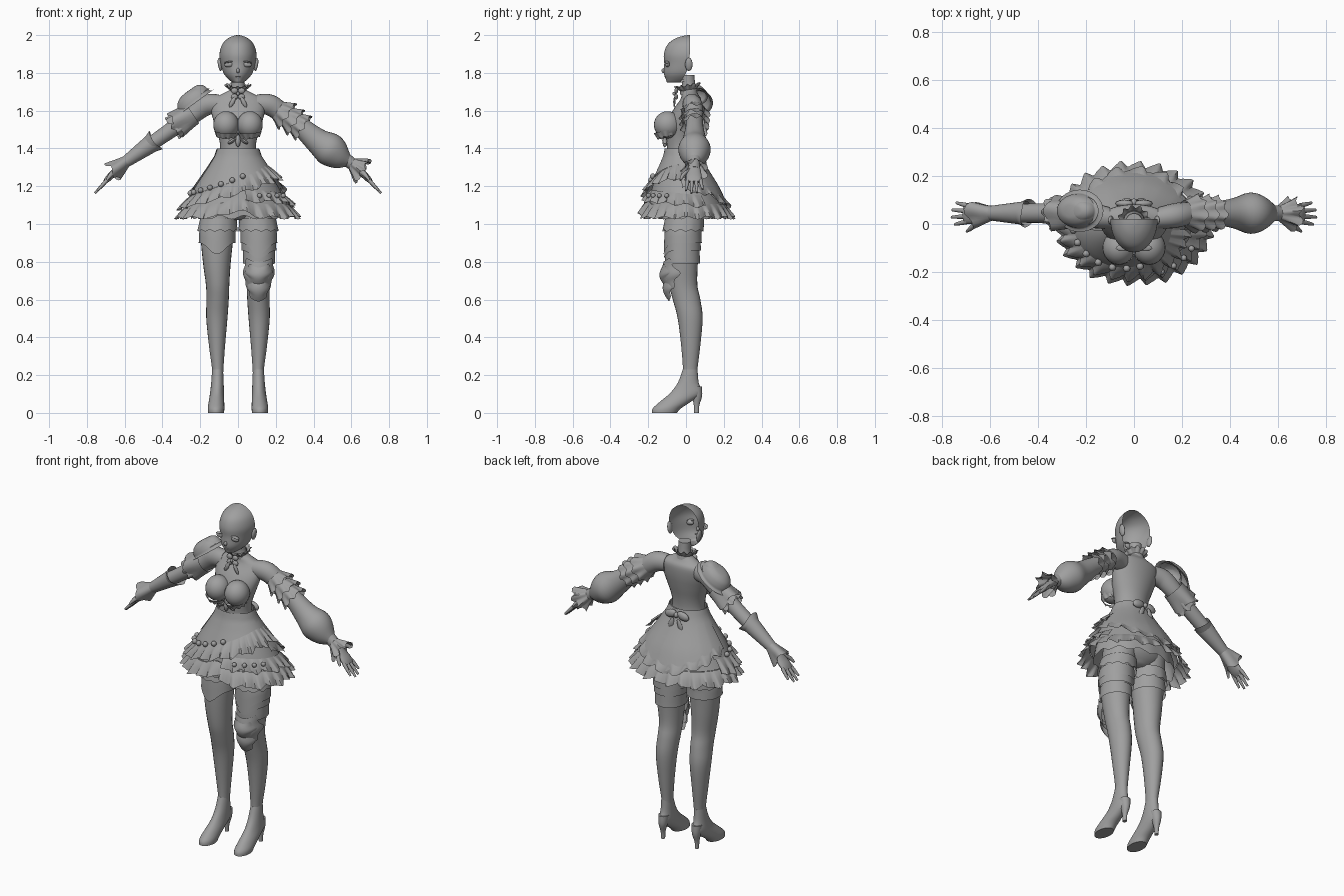
import bpy, bmesh
from math import sin, cos, pi, radians, exp, sqrt
from mathutils import Vector, Matrix

if "Cube" in bpy.data.objects:
    bpy.data.objects.remove(bpy.data.objects["Cube"])

grey = bpy.data.materials.new("plain grey")
grey.diffuse_color = (0.35, 0.35, 0.35, 1)
grey.use_nodes = True
grey.node_tree.nodes["Principled BSDF"].inputs["Base Color"].default_value = grey.diffuse_color
Y, Z = Vector((0, 1, 0)), Vector((0, 0, 1))


def finish(name, bm):
    bmesh.ops.recalc_face_normals(bm, faces=bm.faces)
    me = bpy.data.meshes.new(name)
    bm.to_mesh(me)
    bm.free()
    me.materials.append(grey)
    ob = bpy.data.objects.new(name, me)
    bpy.context.collection.objects.link(ob)
    return ob


def surf(name, f, nu, nv, cap=False):
    """Grid surface f(u, v); coincident seams are welded."""
    bm = bmesh.new()
    g = [[bm.verts.new(f(i / nu, j / nv)) for i in range(nu + 1)] for j in range(nv + 1)]
    for j in range(nv):
        for i in range(nu):
            bm.faces.new((g[j][i], g[j][i + 1], g[j + 1][i + 1], g[j + 1][i]))
    if cap:
        bm.faces.new(g[0][:-1][::-1])
        bm.faces.new(g[-1][:-1])
    bmesh.ops.remove_doubles(bm, verts=bm.verts, dist=1e-5)
    return finish(name, bm)


def spline(keys, t):
    n = len(keys) - 1
    x = min(max(t, 0), 1) * n
    i = min(int(x), n - 1)
    t = x - i
    k = [keys[min(max(i + d, 0), n)] for d in (-1, 0, 1, 2)]
    return [b + .5 * t * (c - a + t * (2 * a - 5 * b + 4 * c - d + t * (3 * (b - c) + d - a)))
            for a, b, c, d in zip(*k)]


def lookup(table, z):
    """Linear lookup in rows sorted by falling first value."""
    for p, q in zip(table, table[1:]):
        if z >= q[0] or q is table[-1]:
            t = (p[0] - z) / (p[0] - q[0])
            return [a + (b - a) * t for a, b in zip(p[1:], q[1:])]


def tube(name, keys, n=20, flat=False, step=4):
    """Loft of ellipses, rows x, y, z, radius, radius along y."""
    def f(u, v):
        p = spline(keys, v)
        t = Z if flat else (Vector(spline(keys, v + .02)[:3]) - Vector(spline(keys, v - .02)[:3])).normalized()
        s = Y.cross(t).normalized()
        return Vector(p[:3]) + s * p[3] * cos(2 * pi * u) + Y * p[4] * sin(2 * pi * u)
    return surf(name, f, n, step * (len(keys) - 1), True)


def cuff(name, p0, p1, r0, r1, waves=0, amp=0):
    """Open flared sleeve from p0 to p1 with a wavy far edge."""
    p0, p1 = Vector(p0), Vector(p1)
    t = (p1 - p0).normalized()
    s = Y.cross(t).normalized()
    w = t.cross(s)

    def f(u, v):
        a = 2 * pi * u
        r = r0 + (r1 - r0) * v + amp * v * sin(waves * a)
        return p0.lerp(p1, v) + t * amp * v * cos(waves * a) + (s * cos(a) + w * sin(a)) * r
    return surf(name, f, max(24, waves * 6), 3)


def ball(name, c, s, n=16, tilt=0):
    bm = bmesh.new()
    m = Matrix.Translation(c) @ Matrix.Rotation(tilt, 4, 'Y') @ Matrix.Diagonal((*s, 1))
    bmesh.ops.create_uvsphere(bm, u_segments=n, v_segments=max(2, n // 2), radius=1, matrix=m)
    return finish(name, bm)


# Torso, neck and bust
tube("torso", [(0, 0, 1.02, .06, .06), (0, 0, 1.08, .17, .11), (0, 0, 1.2, .16, .12),
               (0, -.02, 1.3, .122, .09), (0, -.025, 1.38, .096, .076), (0, -.025, 1.45, .1, .078),
               (0, -.015, 1.53, .125, .084), (0, .005, 1.6, .142, .075), (0, .025, 1.66, .135, .055),
               (0, .02, 1.69, .08, .042), (0, .015, 1.72, .038, .036), (0, .01, 1.79, .034, .034)], 32, True)
for s in (-1, 1):
    ball("bust_cup", (s * .063, -.098, 1.525), (.068, .072, .072), 24)
    cuff("bodice_trim", (s * .06, -.105, 1.49), (s * .062, -.1, 1.46), .066, .05, 10, .004)

# Head: a face shell that is open at the back
HEAD = [(.01, 1.765, .03, .03), (-.03, 1.748, .026, .062), (-.02, 1.768, .052, .087),
        (0, 1.8, .077, .117), (.015, 1.85, .092, .13), (.02, 1.9, .098, .137),
        (.02, 1.95, .084, .118), (.02, 1.982, .054, .076), (.02, 1.997, .02, .03), (.02, 2, .001, .001)]


def face(u, v):
    y, z, rx, ry = spline(HEAD, v)
    return (rx * cos(pi + pi * u), y + ry * sin(pi + pi * u), min(z, 2))


surf("head_shell", face, 28, 36)
ball("nose", (0, -.116, 1.812), (.01, .014, .014), 10)
ball("mouth", (0, -.108, 1.781), (.016, .007, .004), 10)
for s in (-1, 1):
    ball("eye", (s * .046, -.098, 1.845), (.027, .012, .015), 16, s * .12)
    ball("eyelid", (s * .047, -.1, 1.858), (.03, .013, .005), 12, s * .2)
    ball("ear", (s * .096, .015, 1.845), (.011, .02, .036), 14, s * .15)

# Collar and clover bow
cuff("collar_band", (0, .015, 1.69), (0, .01, 1.73), .046, .042)
cuff("collar_frill", (0, .012, 1.71), (0, .008, 1.735), .044, .066, 12, .006)
for s in (-1, 1):
    for dz in (-.016, .016):
        ball("bow_petal", (s * .019, -.052, 1.69 + dz), (.019, .01, .016), 12)
    ball("bow_tail", (s * .03, -.062, 1.645), (.012, .006, .032), 8, -s * .5)
    ball("waist_ornament", (s * .03, -.112, 1.44), (.03, .012, .01), 8, s * .6)
ball("bow_jewel", (0, -.062, 1.69), (.01, .01, .01), 10)
ball("waist_jewel", (0, -.112, 1.44), (.014, .014, .035), 8)

# Skirt: every layer follows one flared shape (height, half width, half depth, centre y)
SKIRT = [(1.42, .1, .08, -.025), (1.36, .116, .092, -.022), (1.3, .15, .118, -.018),
         (1.2, .212, .168, -.01), (1.1, .265, .2, 0), (1.0, .3, .222, 0)]


def on_skirt(a, z, off=0):
    rx, ry, yc = lookup(SKIRT, z)
    return Vector(((rx + off) * cos(a), yc + (ry + off) * sin(a), z))


def layer(name, hem, off, a0, a1, top=1.4):
    def f(u, v):
        a = a0 + (a1 - a0) * u
        return on_skirt(a, hem(a) + (top - hem(a)) * v, off * (1 - .7 * v))
    return surf(name, f, 96, 10)


def ruffle(name, top, drop, flare, waves, off, a0, a1):
    def f(u, v):
        a = a0 + (a1 - a0) * u
        w = sin(waves * a + .6 * sin(waves * a))
        z = top(a) - drop * v + .008 * v * cos(waves * a * .5)
        return on_skirt(a, z, off + flare * v ** .7 + .014 * w * v)
    return surf(name, f, int(waves * 8 * (a1 - a0) / (2 * pi)), 4)


def front_gap(a):
    return 1.105 + (.035 * exp(-(cos(a) / .25) ** 2) if sin(a) < 0 else 0)


def sash(a):
    return 1.235 + .08 * cos(a)


def apron_hem(a):
    return 1.11 + .09 * cos(a) ** 2 - .018 * abs(sin(9 * a))


layer("skirt_base", front_gap, 0, 0, 2 * pi)
layer("underskirt", lambda a: 1.035 + .01 * sin(12 * a), -.04, 0, 2 * pi, 1.2)
ruffle("hem_ruffle", front_gap, .072, .032, 26, .004, 0, 2 * pi)
ruffle("upper_hem_ruffle", lambda a: 1.16 - .02 * sin(a), .06, .026, 26, .006, -pi * .45, pi * .15)
layer("front_overskirt", sash, .014, -1.12 * pi, .12 * pi)
ruffle("sash_ruffle", sash, .075, .03, 26, .01, -1.1 * pi, .1 * pi)
layer("back_apron", apron_hem, .022, -.02 * pi, 1.02 * pi)
ruffle("apron_trim", lambda a: apron_hem(a) + .03, .04, .006, 18, .022, .02 * pi, .98 * pi)
for i in range(7):
    a = -pi * (.97 - .085 * i)
    ball("sash_bead", on_skirt(a, sash(a) + .008, .022), (.015,) * 3, 12)
for i in range(4):
    a = -pi * (.36 - .07 * i)
    ball("hem_bead", on_skirt(a, 1.15, .03), (.013,) * 3, 12)

# Bow at the back of the waist
for s in (-1, 1):
    ball("back_bow_loop", (s * .04, .085, 1.375), (.04, .016, .024), 12, s * .25)
    ball("back_bow_tail", (s * .03, .1, 1.32), (.016, .008, .045), 8, -s * .35)
ball("back_bow_knot", (0, .09, 1.375), (.014, .018, .016), 10)

# Legs and high heeled shoes (height, x, y, half width, half depth)
LEG = [(1.1, .098, 0, .09, .1), (.95, .11, -.017, .088, .09), (.8, .112, -.02, .074, .083),
       (.68, .108, -.015, .062, .075), (.6, .108, .003, .059, .073), (.5, .112, .022, .056, .066),
       (.35, .111, .025, .042, .05), (.22, .107, .022, .029, .038), (.17, .108, .02, .03, .045)]


def on_leg(s, a, z, off):
    x, y, rx, ry = lookup(LEG, z)
    return Vector((s * (x + (rx + off) * cos(a)), y + (ry + off) * sin(a), z))


def leg_band(name, s, low, high, off, point, waves=0):
    def f(u, v):
        a = 2 * pi * u
        z = low + (high - low) * v - (1 - v) * (point * max(0, -sin(a)) ** 5 + .006 * sin(waves * a))
        return on_leg(s, a, z, off * (1 - .6 * v))
    return surf(name, f, 48, 4)


for s in (-1, 1):
    tube("leg", [(s * x, y, z, rx, ry) for z, x, y, rx, ry in LEG], 24, True)
    tube("shoe", [(s * .108, .022, .23, .029, .039), (s * .109, .012, .16, .033, .055),
                  (s * .111, 0, .105, .037, .084), (s * .114, -.055, .06, .041, .082),
                  (s * .116, -.1, .025, .044, .075), (s * .116, -.114, 0, .042, .066)], 24, True)
    tube("shoe_heel", [(s * .11, .05, .14, .03, .035), (s * .11, .058, .09, .024, .028),
                       (s * .112, .056, .04, .013, .015), (s * .112, .056, 0, .011, .013)], 14, True)
    leg_band("stocking_frill", s, .965, 1.03, .018, 0, 12)
    leg_band("garter_band", s, .9, .97, .014, .06)
leg_band("stocking_tier", 1, .86, .93, .012, .04)
leg_band("stocking_lower_tier", 1, .79, .86, .012, .05)


# Knee guard on one leg
def guard(low, high, width, off):
    def f(u, v):
        w = width * (.35 + .65 * sin(pi * min(1, .12 + .8 * v)) ** .8) * (1 + .12 * cos(v * 4 * pi))
        return on_leg(1, -pi / 2 + (u - .5) * w, low + (high - low) * v - .02 * sin(pi * u),
                      off + .018 * sin(pi * u) * sin(pi * v))
    return f


surf("knee_guard", guard(.66, .82, 2.6, .016), 20, 14)
surf("knee_guard_boss", guard(.7, .79, 1.6, .028), 16, 10)
surf("knee_guard_tip", guard(.61, .72, 1.5, .022), 16, 10)

# Arms, hands
ARM = [(.1, .025, 1.635, .05, .045), (.17, .035, 1.63, .056, .052), (.24, .045, 1.58, .05, .047),
       (.33, .045, 1.515, .043, .042), (.43, .045, 1.445, .039, .04), (.52, .045, 1.385, .037, .038),
       (.6, .045, 1.325, .024, .027), (.64, .045, 1.288, .022, .026)]
for s in (-1, 1):
    tube("arm", [(s * k[0], *k[1:]) for k in ARM], 20)
    tube("palm", [(s * .61, .045, 1.318, .022, .025), (s * .645, .042, 1.283, .019, .036),
                  (s * .685, .042, 1.243, .017, .042), (s * .705, .042, 1.222, .01, .037)], 16)
    for i in range(4):
        y, reach = .01 + .022 * i, (.055, .068, .065, .048)[i]
        tube("finger", [(s * (.69 + reach * t), y + (y - .042) * .35 * t, 1.236 - reach * t * 1.08,
                         .0105 - .005 * t * t, .0105 - .005 * t * t) for t in (0, .5, 1)], 10)
    tube("thumb", [(s * .645, .02, 1.285, .014, .014), (s * .672, -.012, 1.262, .012, .012),
                   (s * .695, -.03, 1.232, .006, .006)], 10)

# Puffed sleeve with arm frills and a wrist cuff
tube("puffed_sleeve", [(.28, .045, 1.55, .046, .045), (.34, .045, 1.508, .052, .048),
                       (.42, .045, 1.44, .068, .064), (.485, .045, 1.395, .088, .086),
                       (.54, .045, 1.355, .068, .066), (.585, .045, 1.33, .03, .031)], 28)
for x, r in ((.21, .07), (.255, .068), (.295, .064)):
    cuff("sleeve_frill", (x, .045, 1.605 - (x - .21) * .72), (x + .05, .045, 1.57 - (x - .21) * .72),
         .052, r + .008, 8, .008)
cuff("wrist_band", (.575, .045, 1.34), (.62, .045, 1.305), .034, .03)
cuff("wrist_frill", (.6, .045, 1.322), (.66, .045, 1.28), .03, .066, 7, .012)

# Forearm guard
cuff("forearm_guard", (-.6, .045, 1.325), (-.45, .045, 1.432), .03, .05)
cuff("forearm_guard_rim", (-.47, .045, 1.418), (-.44, .045, 1.44), .046, .058, 2, .008)
cuff("wrist_guard", (-.59, .045, 1.333), (-.665, .045, 1.277), .03, .054, 3, .012)

# Shoulder armour: layered domes with a flared rim
DOME = [(1.22, .02), (1.02, .1), (.96, .35), (.8, .7), (.5, .93), (.22, .99), (.001, 1)]


def dome(name, c, tilt, rx, ry, h):
    m = Matrix.Translation(c) @ Matrix.Rotation(tilt, 4, 'Y')

    def f(u, v):
        r, z = spline(DOME, v)
        return m @ Vector((rx * r * cos(2 * pi * u), ry * r * sin(2 * pi * u), h * z))
    return surf(name, f, 32, 18)


dome("shoulder_plate", (-.225, .055, 1.64), radians(-36), .1, .072, .075)
dome("shoulder_cap", (-.21, .055, 1.675), radians(-36), .064, .05, .055)
cuff("shoulder_lower_plate", (-.24, .045, 1.585), (-.33, .045, 1.525), .062, .07, 4, .01)
cuff("shoulder_frill", (-.27, .045, 1.56), (-.345, .045, 1.508), .05, .062, 8, .008)

for ob in bpy.context.collection.objects:
    bpy.context.view_layer.objects.active = ob
    ob.select_set(True)
bpy.ops.object.shade_smooth_by_angle(angle=radians(45))
